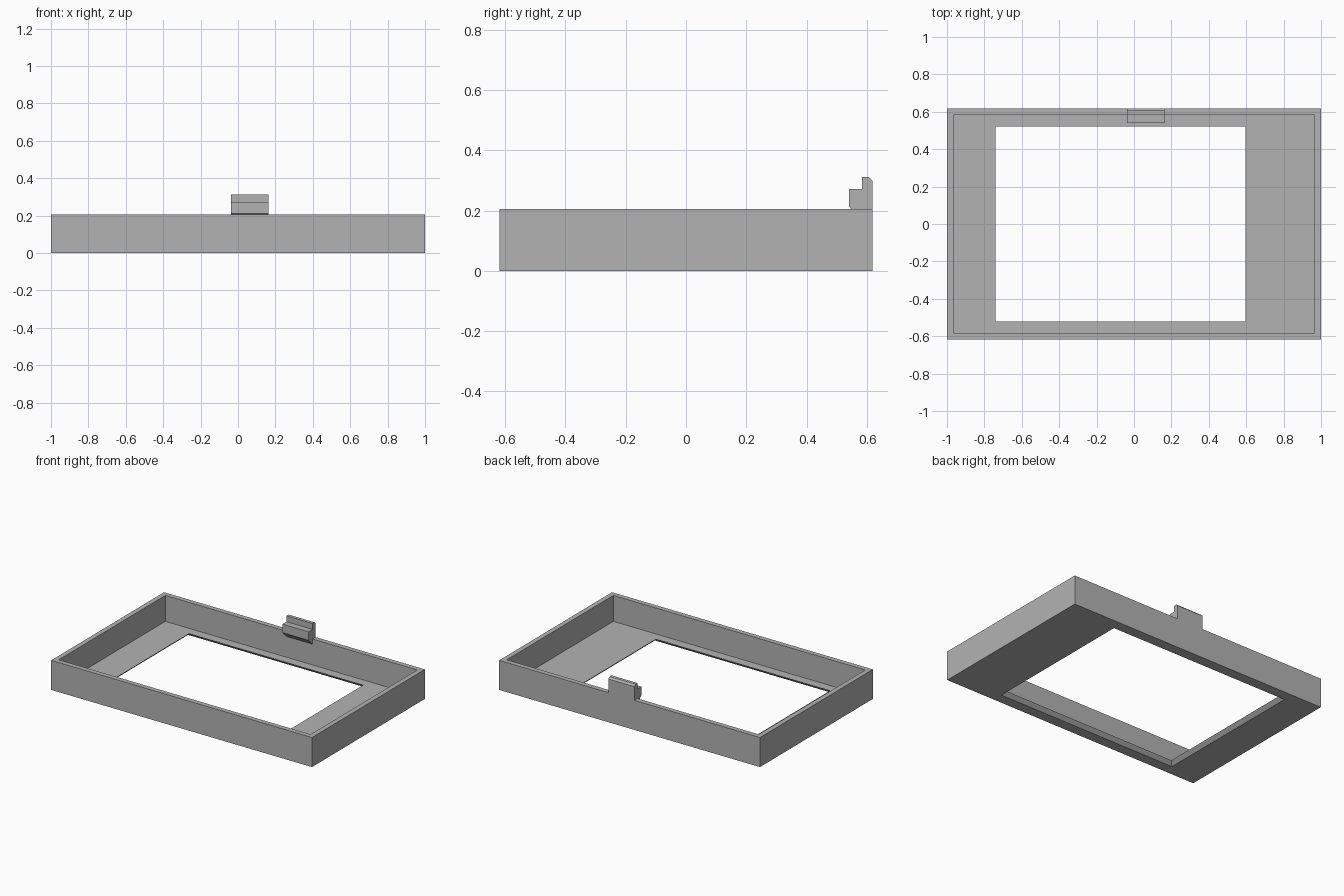
import bpy
import bmesh

cube = bpy.data.objects.get("Cube")
if cube:
    bpy.data.objects.remove(cube, do_unlink=True)

# Single plain grey
grey = bpy.data.materials.new("plain grey")
grey.use_nodes = True
colour = (0.45, 0.45, 0.45, 1)
grey.diffuse_color = colour
bsdf = next(n for n in grey.node_tree.nodes if n.type == "BSDF_PRINCIPLED")
bsdf.inputs["Base Color"].default_value = colour


def finish(name, bm):
    bmesh.ops.recalc_face_normals(bm, faces=bm.faces)
    mesh = bpy.data.meshes.new(name)
    bm.to_mesh(mesh)
    bm.free()
    mesh.materials.append(grey)
    obj = bpy.data.objects.new(name, mesh)
    bpy.context.collection.objects.link(obj)
    return obj


def rectangle(bm, x0, x1, y, z):
    corners = ((x0, -y), (x1, -y), (x1, y), (x0, y))
    return [bm.verts.new((cx, cy, z)) for cx, cy in corners]


# Tray frame: a closed sequence of rectangles joined side by side
HEIGHT, FLOOR, WALL = 0.205, 0.025, 0.034
HALF_X, HALF_Y = 1.0, 0.618
LEFT, RIGHT, OPEN_Y = -0.74, 0.595, 0.52

bm = bmesh.new()
rings = [
    rectangle(bm, -HALF_X, HALF_X, HALF_Y, 0),
    rectangle(bm, -HALF_X, HALF_X, HALF_Y, HEIGHT),
    rectangle(bm, -HALF_X + WALL, HALF_X - WALL, HALF_Y - WALL, HEIGHT),
    rectangle(bm, -HALF_X + WALL, HALF_X - WALL, HALF_Y - WALL, FLOOR),
    rectangle(bm, LEFT, RIGHT, OPEN_Y, FLOOR),
    # The opening flares outward towards the underside
    rectangle(bm, LEFT - FLOOR, RIGHT + FLOOR, OPEN_Y + FLOOR, 0),
]
for a, b in zip(rings, rings[1:] + rings[:1]):
    for i in range(4):
        j = (i + 1) % 4
        bm.faces.new((a[i], a[j], b[j], b[i]))
finish("tray_frame", bm)

# Stepped latch tab on the back wall, with a sloped support below
inner = HALF_Y - WALL
profile = [
    (HALF_Y, HEIGHT), (HALF_Y, 0.3), (0.606, 0.312), (inner, 0.312),
    (inner, 0.271), (0.541, 0.271), (0.541, 0.212), (inner, 0.169),
    (inner, HEIGHT),
]
bm = bmesh.new()
side = bm.faces.new([bm.verts.new((-0.037, y, z)) for y, z in profile])
swept = bmesh.ops.extrude_face_region(bm, geom=[side], use_keep_orig=True)
moved = [v for v in swept["geom"] if isinstance(v, bmesh.types.BMVert)]
bmesh.ops.translate(bm, verts=moved, vec=(0.2, 0, 0))
finish("latch_tab", bm)
